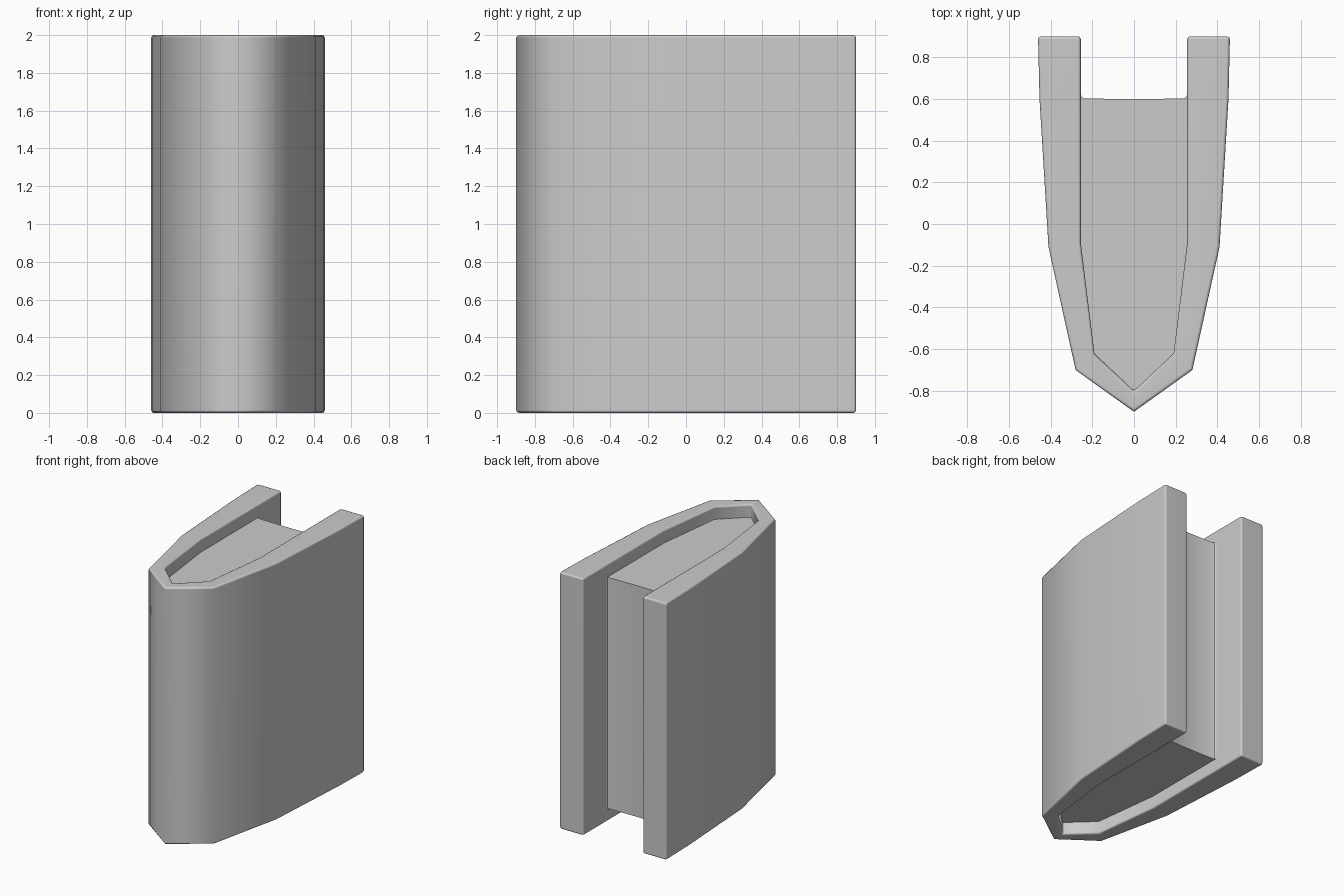
import bpy, bmesh, math

if "Cube" in bpy.data.objects:
    bpy.data.objects.remove(bpy.data.objects["Cube"])

# half profiles (right side), running from the open back to the pointed spine
OUTER = [(0.46, 0.9), (0.453, 0.6), (0.41, -0.11), (0.28, -0.7), (0, -0.9)]
INNER = [(0.255, 0.9), (0.255, 0.6), (0.255, -0.09), (0.19, -0.62), (0, -0.8)]
PAGES = [(0.27, 0.62), (0.27, -0.09), (0.2, -0.63), (0, -0.82)]


def mirrored(half):
    return half + [(-x, y) for x, y in reversed(half[:-1])]


def extrude(name, faces2d, z0, z1):
    bm = bmesh.new()
    for pts in faces2d:
        bm.faces.new([bm.verts.new((x, y, z0)) for x, y in pts])
    bmesh.ops.remove_doubles(bm, verts=bm.verts, dist=1e-5)
    new = bmesh.ops.extrude_face_region(bm, geom=bm.faces[:], use_keep_orig=True)
    top = [g for g in new["geom"] if isinstance(g, bmesh.types.BMVert)]
    bmesh.ops.translate(bm, verts=top, vec=(0, 0, z1 - z0))
    bmesh.ops.recalc_face_normals(bm, faces=bm.faces)
    me = bpy.data.meshes.new(name)
    bm.to_mesh(me)
    bm.free()
    ob = bpy.data.objects.new(name, me)
    bpy.context.collection.objects.link(ob)
    return ob


def smooth(ob, angle):
    bpy.ops.object.select_all(action='DESELECT')
    bpy.context.view_layer.objects.active = ob
    ob.select_set(True)
    bpy.ops.object.shade_smooth_by_angle(angle=math.radians(angle))


# cover: folded shell with softened rims
o, i = mirrored(OUTER), mirrored(INNER)
cover = extrude("cover", [(o[k], o[k + 1], i[k + 1], i[k]) for k in range(len(o) - 1)], 0, 2)
smooth(cover, 180)
bev = cover.modifiers.new("rim_bevel", 'BEVEL')
bev.width = 0.014
bev.segments = 2
bev.limit_method = 'ANGLE'
bev.angle_limit = math.radians(80)
wn = cover.modifiers.new("weighted_normals", 'WEIGHTED_NORMAL')
wn.keep_sharp = False

# page block: recessed at top, bottom and back, filleted into the cover
fillet = [(-0.255, 0.62), (-0.25, 0.608), (-0.238, 0.602), (0, 0.598),
          (0.238, 0.602), (0.25, 0.608), (0.255, 0.62)]
pages = extrude("page_block", [mirrored(PAGES) + fillet], 0.1, 1.9)
smooth(pages, 40)
